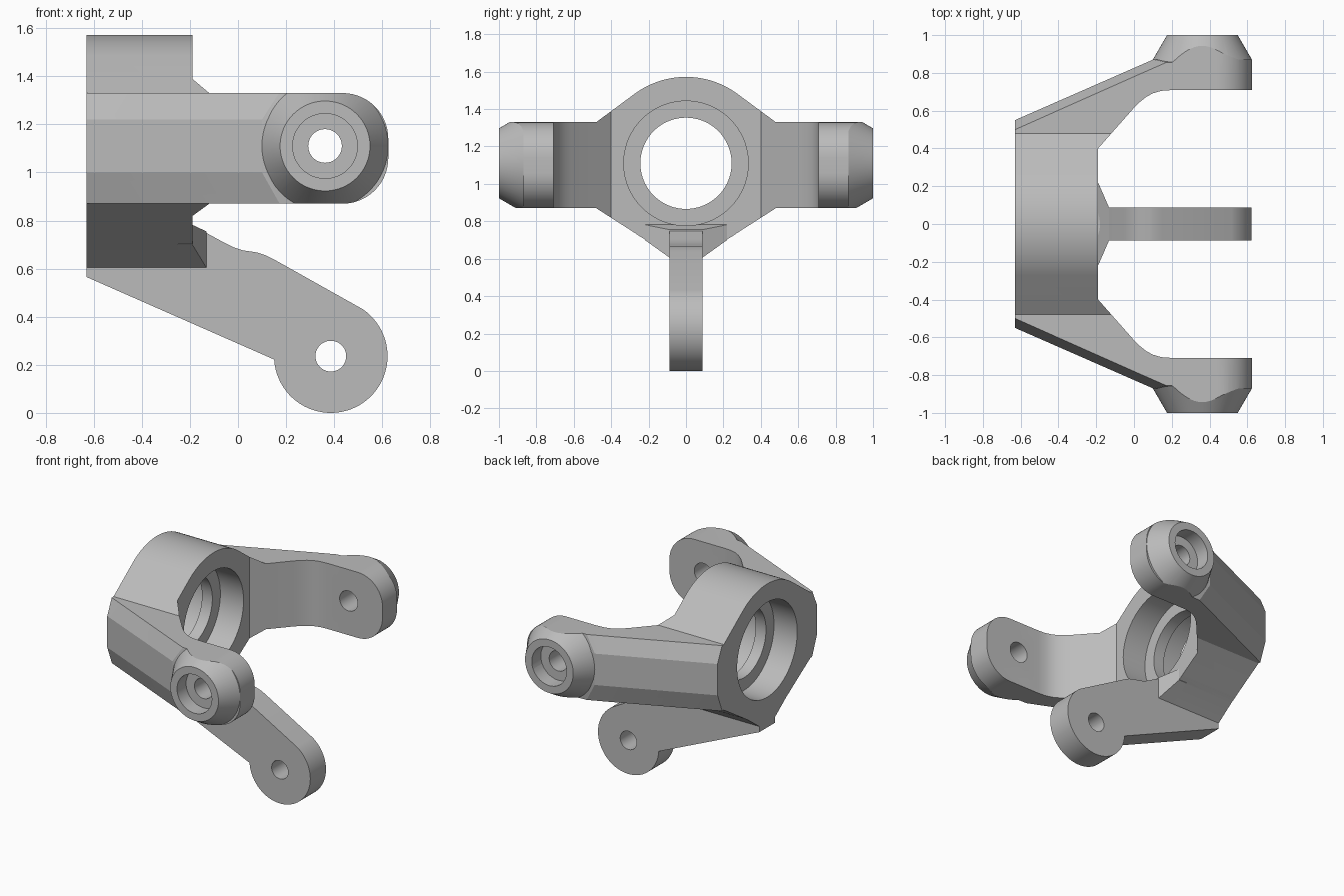
import bpy, bmesh, math
from mathutils import Vector

if "Cube" in bpy.data.objects:
    bpy.data.objects.remove(bpy.data.objects["Cube"])

grey = bpy.data.materials.new("light grey metal")
grey.diffuse_color = (0.5, 0.5, 0.5, 1)
grey.use_nodes = True
grey.node_tree.nodes["Principled BSDF"].inputs["Base Color"].default_value = grey.diffuse_color


def finish(name, bm):
    bmesh.ops.recalc_face_normals(bm, faces=bm.faces[:])
    me = bpy.data.meshes.new(name)
    bm.to_mesh(me)
    bm.free()
    ob = bpy.data.objects.new(name, me)
    bpy.context.collection.objects.link(ob)
    me.materials.append(grey)
    return ob


def loft(name, axis, a, ring_a, b, ring_b=None):
    """Closed solid between two outlines; axis is the extrusion direction."""
    place = {'x': lambda t, p: (t, p[0], p[1]),
             'y': lambda t, p: (p[0], t, p[1]),
             'z': lambda t, p: (p[0], p[1], t)}[axis]
    bm = bmesh.new()
    r0 = [bm.verts.new(place(a, p)) for p in ring_a]
    r1 = [bm.verts.new(place(b, p)) for p in (ring_b or ring_a)]
    n = len(r0)
    bm.faces.new(r0)
    bm.faces.new(r1)
    for i in range(n):
        j = (i + 1) % n
        bm.faces.new((r0[i], r0[j], r1[j], r1[i]))
    return finish(name, bm)


def hull(name, points):
    bm = bmesh.new()
    for p in points:
        bm.verts.new(p)
    out = bmesh.ops.convex_hull(bm, input=bm.verts[:])
    loose = [v for v in bm.verts if not v.link_faces]
    bmesh.ops.delete(bm, geom=loose, context='VERTS')
    bmesh.ops.dissolve_limit(bm, angle_limit=0.002, verts=bm.verts[:], edges=bm.edges[:])
    return finish(name, bm)


def arc(cx, cy, r, a0, a1, n):
    return [(cx + r * math.cos(math.radians(a0 + (a1 - a0) * i / n)),
             cy + r * math.sin(math.radians(a0 + (a1 - a0) * i / n))) for i in range(n + 1)]


def circle(cx, cy, r, n=64):
    return arc(cx, cy, r, 0, 360, n)[:-1]


def boolean(ob, other, op):
    m = ob.modifiers.new("bool", 'BOOLEAN')
    m.operation, m.object, m.solver = op, other, 'EXACT'
    bpy.context.view_layer.objects.active = ob
    bpy.ops.object.modifier_apply(modifier=m.name)
    bpy.data.objects.remove(other)


ZC = 1.11  # height of the hub and pin axes

# Hub: round top and bottom with tangent flanks, wedge underneath
half = [(0.087, 0.605), (0.215, 0.70)] + arc(0, ZC, 0.462, -58, -54, 2)
half += [(0.48, 0.87), (0.48, 1.33)] + arc(0, ZC, 0.462, 54, 90, 16)
profile = half + [(-y, z) for y, z in reversed(half[:-1])]
body = loft("steering_knuckle", 'x', -0.63, profile, 0.0)

# Side arms with chamfered outer face, conical boss and rounded end
for s in (-1, 1):
    pts = []
    for z, ya, xb, yb in ((0.84, 0.486, 0.19, 0.851), (1.0, 0.55, 0.10, 0.87),
                          (1.22, 0.55, 0.10, 0.87), (1.36, 0.486, 0.19, 0.851)):
        pts += [(x, s * y, z) for x, y in ((-0.63, 0.38), (-0.63, ya), (xb, yb),
                                           (0.66, 0.87), (0.66, 0.38))]
    arm = hull("side_arm", pts)
    boss = loft("boss", 'y', s * 0.84, circle(0.362, ZC, 0.28), s * 1.0,
                circle(0.362, ZC, 0.187))
    boolean(arm, boss, 'UNION')
    band = [(-1, 1.33), (-1, 0.87)] + arc(0.435, 1.06, 0.19, -90, 0, 14)
    band += arc(0.435, 1.14, 0.19, 0, 90, 14)
    boolean(arm, loft("arm_envelope", 'y', -1.2, band, 1.2), 'INTERSECT')
    boolean(body, arm, 'UNION')

# Open space between the side arms
edge = [(-0.19, 0.40), (0.0, 0.615), (0.03, 0.645), (0.065, 0.673), (0.10, 0.692),
        (0.145, 0.705), (0.20, 0.709), (1.0, 0.709)]
plan = edge + [(x, -y) for x, y in reversed(edge)]
boolean(body, loft("fork_gap", 'z', -1, plan, 3), 'DIFFERENCE')

# Gusset where the lower arm leaves the hub
g = []
for s in (-1, 1):
    g += [(x, s * 0.22, z) for x in (-0.25, -0.19) for z in (0.70, 0.782)]
    g += [(-0.132, s * 0.087, 0.755), (-0.132, s * 0.087, 0.605), (-0.25, s * 0.087, 0.605)]
boolean(body, hull("gusset", g), 'UNION')

# Lower arm with round eye
low = [(-0.63, 0.70), (-0.63, 0.565), (0.15, 0.222)]
low += arc(0.386, 0.236, 0.236, 184, 416, 48)
low += [(0.15, 0.638), (0.115, 0.655), (0.08, 0.667), (0.02, 0.676), (-0.02, 0.689),
        (-0.05, 0.704), (-0.19, 0.78), (-0.25, 0.78), (-0.25, 0.70)]
boolean(body, loft("lower_arm", 'y', -0.087, low, 0.087), 'UNION')

# Hub bore with a bearing seat on each side of a thin lip
for r, a, b in ((0.244, -0.8, 0.0), (0.333, -0.8, -0.45), (0.333, -0.37, 0.0)):
    boolean(body, loft("bore", 'x', a, circle(0, ZC, r, 72), b), 'DIFFERENCE')

# Pin holes with counterbores, and the lower arm eye
for s in (-1, 1):
    boolean(body, loft("pin_hole", 'y', s * 0.6, circle(0.362, ZC, 0.07, 40), s * 1.1), 'DIFFERENCE')
    boolean(body, loft("pin_seat", 'y', s * 0.9, circle(0.362, ZC, 0.135, 48), s * 1.1), 'DIFFERENCE')
boolean(body, loft("eye_hole", 'y', -0.3, circle(0.386, 0.236, 0.064, 40), 0.3), 'DIFFERENCE')

# Smooth round surfaces, keep edges sharp
bpy.ops.object.select_all(action='DESELECT')
body.select_set(True)
bpy.context.view_layer.objects.active = body
bpy.ops.object.shade_smooth_by_angle(angle=math.radians(18))
